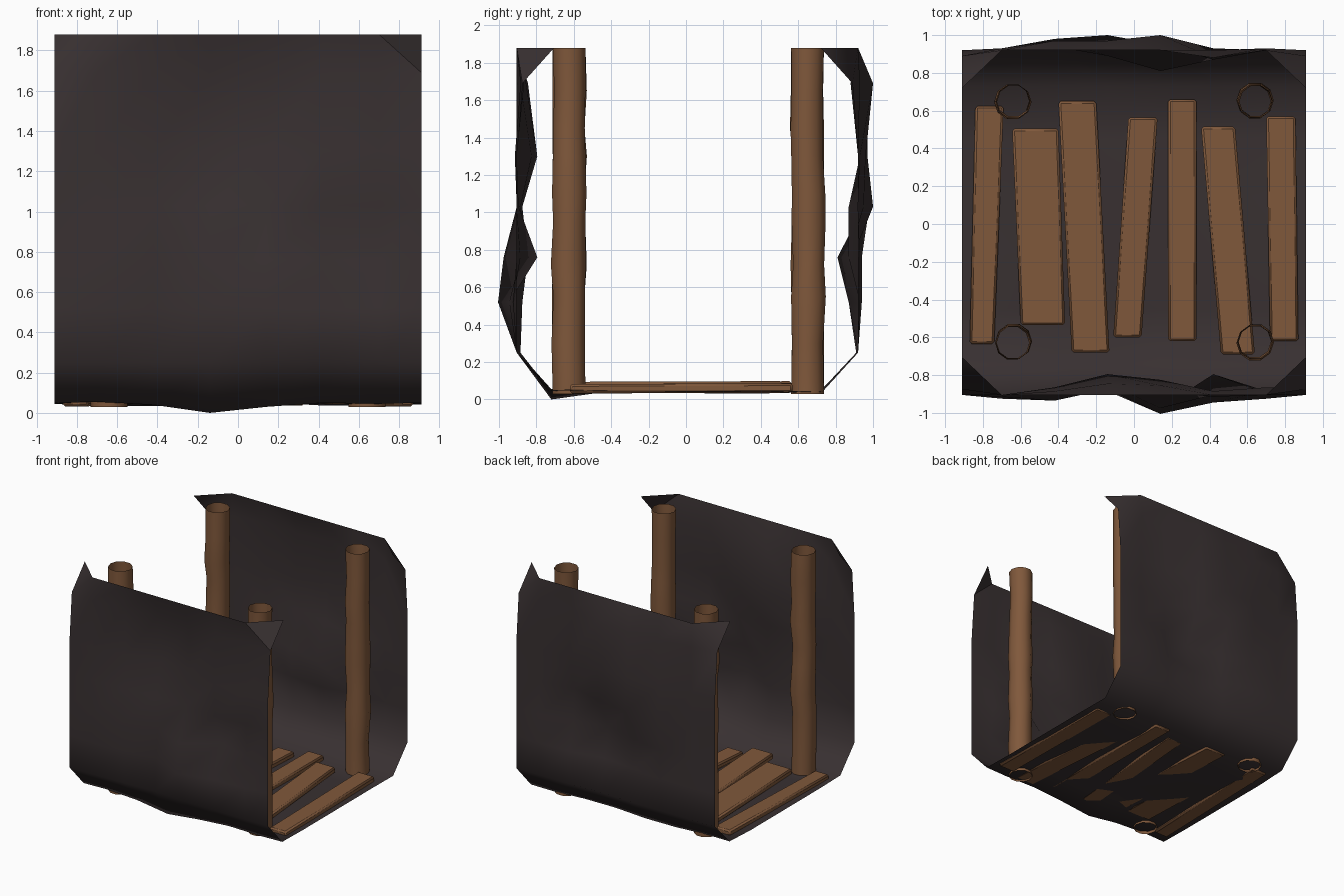
import bpy, math, random
from mathutils import Vector

if "Cube" in bpy.data.objects:
    bpy.data.objects.remove(bpy.data.objects["Cube"])

random.seed(4)


def material(name, rgb):
    m = bpy.data.materials.new(name)
    m.diffuse_color = (*rgb, 1)
    m.use_nodes = True
    m.node_tree.nodes["Principled BSDF"].inputs["Base Color"].default_value = m.diffuse_color
    return m


ROCK = material("dark rock", (0.040, 0.030, 0.031))
WOOD = material("brown timber", (0.215, 0.098, 0.044))


def make(name, verts, faces, mat, angle):
    me = bpy.data.meshes.new(name)
    me.from_pydata(verts, [], faces)
    me.materials.append(mat)
    ob = bpy.data.objects.new(name, me)
    bpy.context.collection.objects.link(ob)
    bpy.ops.object.select_all(action='DESELECT')
    bpy.context.view_layer.objects.active = ob
    ob.select_set(True)
    bpy.ops.object.shade_smooth_by_angle(angle=math.radians(angle))
    return ob


# Rock sheet: one U-shaped skin, front wall down, floor across, back wall up
XS = [-0.91, -0.70, -0.42, -0.14, 0.14, 0.42, 0.70, 0.91]
ZS = [1.88, 1.69, 1.30, 1.03, 0.76, 0.52, 0.25]
# outward bulge of the inner columns, one row per height below the top edge
FRONT = [(0.00, -0.02, -0.06, -0.05, -0.02, -0.04),
         (0.00, -0.04, -0.11, -0.08, 0.01, 0.00),
         (0.00, -0.02, -0.03, -0.02, 0.00, -0.01),
         (0.01, 0.03, -0.06, 0.07, -0.11, -0.02),
         (0.02, 0.00, -0.03, 0.10, 0.04, 0.02),
         (0.00, -0.01, -0.02, 0.00, 0.00, 0.00)]
BACK = [(0.01, 0.05, 0.05, 0.08, -0.04, 0.01),
        (0.01, 0.03, 0.05, 0.04, 0.01, 0.00),
        (0.00, 0.06, 0.08, 0.03, -0.05, 0.00),
        (0.00, 0.02, -0.03, -0.11, -0.05, 0.01),
        (0.01, 0.02, -0.02, -0.05, 0.00, 0.01),
        (0.00, 0.00, 0.00, -0.01, 0.00, 0.00)]


def wall(side, base, bulge):
    rows = []
    for r, z in enumerate(ZS):
        row = []
        for c, x in enumerate(XS):
            end = c in (0, len(XS) - 1)
            y = base
            if r == 0 and end:
                y -= 0.20          # top corners fold inwards
            elif r == 1 and end:
                y -= 0.03
            elif r > 0 and not end:
                y += bulge[r - 1][c - 1]
            row.append((x, side * y, z))
        rows.append(row)
    return rows


front_foot = [0.05, 0.055, 0.04, 0.00, 0.03, 0.05, 0.045, 0.05]
floor = [[(x, -0.72, z) for x, z in zip(XS, front_foot)]]
for y in (-0.45, -0.15, 0.15, 0.45):
    floor.append([(x, y, 0.045 + 0.012 * math.sin(5 * x + 4 * y) * (abs(x) < 0.9)) for x in XS])
floor.append([(x, 0.73, 0.05 + 0.01 * math.sin(6 * x)) for x in XS])
rows = wall(-1, 0.905, FRONT) + floor + wall(1, 0.92, BACK)[::-1]

n, last = len(XS), len(rows) - 2
faces = []
for r in range(len(rows) - 1):
    for c in range(n - 1):
        a, b, d, e = r * n + c, r * n + c + 1, (r + 1) * n + c + 1, (r + 1) * n + c
        # split each corner so the fold runs diagonally
        if (r, c) in ((0, 0), (last, n - 2)):
            faces += [(a, b, e), (b, d, e)]
        elif (r, c) in ((0, n - 2), (last, 0)):
            faces += [(a, b, d), (a, d, e)]
        else:
            faces.append((a, b, d, e))
faces = [f[::-1] for f in faces]
make("rock_tunnel_sheet", [v for row in rows for v in row], faces, ROCK, 60)


# Pit props: open, slightly lumpy round posts
def post(name, cx, cy, sides=10):
    levels = [0.03, 0.30, 0.55, 0.72, 0.95, 1.10, 1.30, 1.45, 1.65, 1.88]
    verts, fs = [], []
    for k, z in enumerate(levels):
        ends = k in (0, len(levels) - 1)
        ox, oy = (0, 0) if ends else (random.uniform(-.006, .006) for _ in "xy")
        rad = 0.092 if ends else 0.092 + random.uniform(-0.005, 0.006)
        for s in range(sides):
            t = 2 * math.pi * s / sides
            verts.append((cx + ox + rad * math.cos(t), cy + oy + rad * math.sin(t), z))
    for k in range(len(levels) - 1):
        for s in range(sides):
            q = (s + 1) % sides
            fs.append((k * sides + s, k * sides + q, (k + 1) * sides + q, (k + 1) * sides + s))
    make(name, verts, fs, WOOD, 50)


for side, y in (("front", -0.625), ("back", 0.65)):
    post(side + "_left_post", -0.64, y)
    post(side + "_right_post", 0.64, y)

# Floor planks: back y, back x range, front y, front x range
PLANKS = [(0.625, -0.84, -0.69, -0.635, -0.87, -0.74),
          (0.505, -0.645, -0.40, -0.535, -0.60, -0.365),
          (0.65, -0.40, -0.20, -0.68, -0.33, -0.13),
          (0.565, -0.03, 0.125, -0.60, -0.11, 0.04),
          (0.66, 0.18, 0.33, -0.62, 0.18, 0.33),
          (0.515, 0.355, 0.535, -0.69, 0.46, 0.64),
          (0.57, 0.70, 0.855, -0.62, 0.72, 0.87)]
for i, (yb, b0, b1, yf, f0, f1) in enumerate(PLANKS):
    zb, zf = 0.036 + 0.012 * (i % 2), 0.044 - 0.012 * (i % 3 == 0)
    t = 0.05
    verts = [(f0, yf, zf), (f1, yf, zf), (b1, yb, zb), (b0, yb, zb)]
    verts += [(x, y, z + t) for x, y, z in verts]
    fs = [(3, 2, 1, 0), (4, 5, 6, 7)] + [(k, (k + 1) % 4, (k + 1) % 4 + 4, k + 4) for k in range(4)]
    ob = make(f"floor_plank_{i + 1}", verts, fs, WOOD, 30)
    bev = ob.modifiers.new("soft_edges", 'BEVEL')
    bev.width, bev.segments = 0.012, 1
